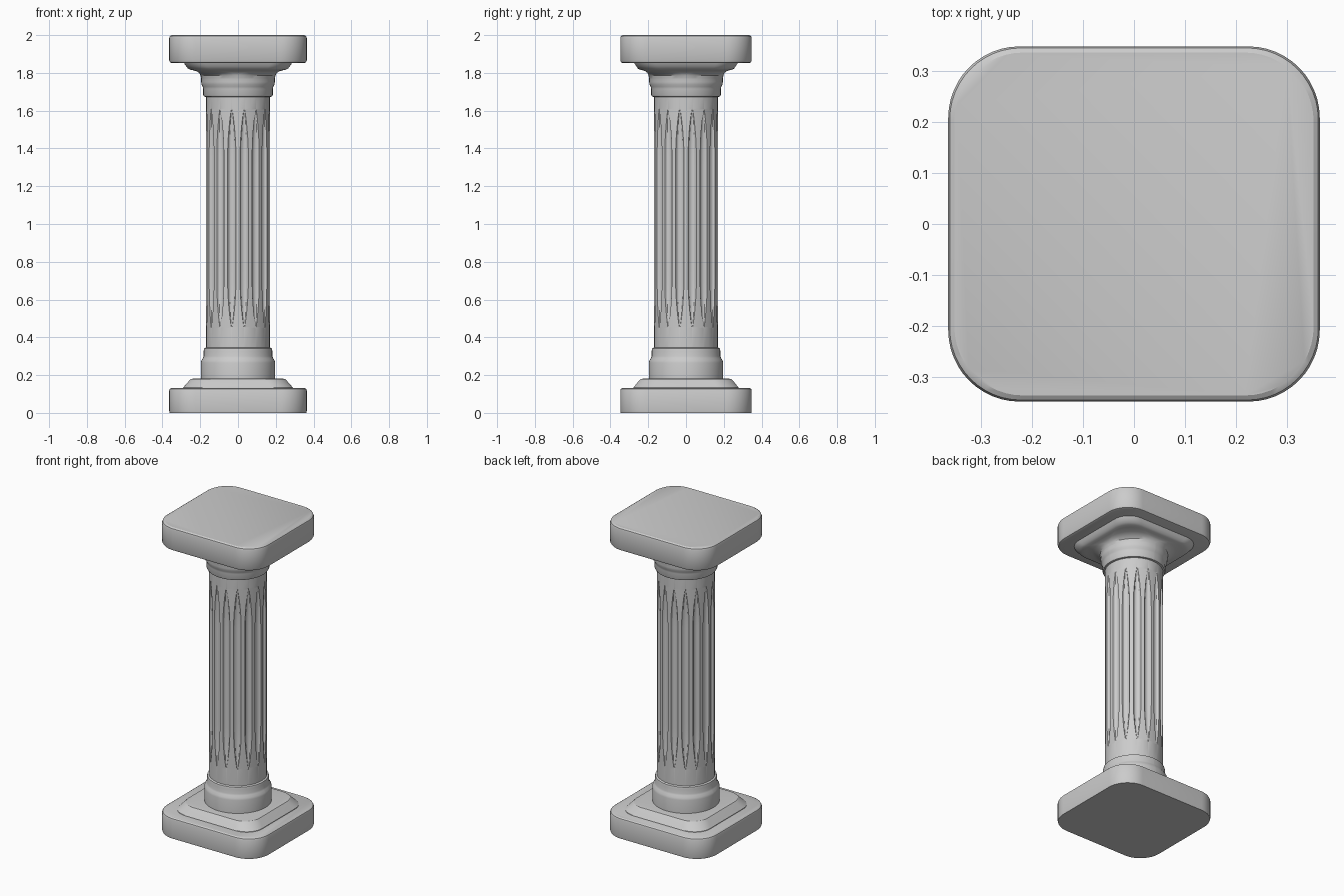
import bpy, math

if "Cube" in bpy.data.objects:
    bpy.data.objects.remove(bpy.data.objects["Cube"])


def make_object(name, rings, angle=30):
    """Skin a stack of equal-length rings and cap both ends."""
    n = len(rings[0])
    verts = [p for ring in rings for p in ring]
    faces = [(k * n + i, k * n + (i + 1) % n, (k + 1) * n + (i + 1) % n, (k + 1) * n + i)
             for k in range(len(rings) - 1) for i in range(n)]
    faces.append(tuple(reversed(range(n))))
    faces.append(tuple(range(len(verts) - n, len(verts))))
    mesh = bpy.data.meshes.new(name)
    mesh.from_pydata(verts, [], faces)
    obj = bpy.data.objects.new(name, mesh)
    bpy.context.collection.objects.link(obj)
    bpy.ops.object.select_all(action='DESELECT')
    obj.select_set(True)
    bpy.context.view_layer.objects.active = obj
    bpy.ops.object.shade_smooth_by_angle(angle=math.radians(angle))
    return obj


def rounded_rect(hx, hy, r, z, seg=12):
    """Rounded rectangle ring; a circle when r equals both half sizes."""
    pts = []
    for q in range(4):
        sx, sy = (1, -1, -1, 1)[q], (1, 1, -1, -1)[q]
        for i in range(seg + 1):
            a = (q + (i + 0.02) / (seg + 0.04)) * math.pi / 2
            pts.append((sx * (hx - r) + r * math.cos(a), sy * (hy - r) + r * math.sin(a), z))
    return pts


def slab(name, profile):
    return make_object(name, [rounded_rect(*p) for p in profile])


def turned(name, profile):
    return make_object(name, [rounded_rect(r, r, r, z) for r, z in profile])


# Bottom plinth and its sloped step
slab("base_plinth", [(.362, .346, .14, 0), (.364, .348, .14, .01), (.364, .348, .14, .118),
                     (.361, .345, .14, .127), (.353, .337, .135, .132)])
slab("base_step", [(.292, .28, .11, .12), (.290, .278, .11, .135), (.278, .267, .11, .148),
                   (.257, .248, .105, .172), (.250, .241, .10, .179), (.238, .23, .095, .181)])

# Turned ring at the foot of the shaft
turned("base_ring", [(.197, .17), (.197, .265), (.194, .278), (.186, .29), (.182, .3),
                     (.182, .328), (.179, .341), (.168, .347)])

# Shaft with pointed flutes
R, DEPTH, FLUTES, WIDTH = 0.17, 0.018, 16, math.radians(7.6)
Z0, Z1 = 0.445, 1.615
pitch = 2 * math.pi / FLUTES
levels = [0.33] + [Z0 + (Z1 - Z0) * (1 - math.cos(math.pi * k / 32)) / 2 for k in range(33)] + [1.69]
shaft = []
for z in levels:
    t = max(0, min(z - Z0, Z1 - z)) / 0.26
    k = math.sin(min(1, t) * math.pi / 2) ** 0.8
    w = max(WIDTH * k, 0.012)
    ring = []
    for f in range(FLUTES):
        centre = (f + 0.5) * pitch
        for u in (-1, -.75, -.4, 0, .4, .75, 1, None):
            a = centre + (pitch / 2 if u is None else u * w)
            r = R if u is None else R - DEPTH * k * math.sqrt(1 - u * u)
            ring.append((r * math.cos(a), r * math.sin(a), z))
    shaft.append(ring)
make_object("fluted_shaft", shaft)

# Turned ring and flare under the capital
turned("capital_ring", [(.168, 1.672), (.180, 1.675), (.184, 1.683), (.184, 1.715),
                        (.187, 1.727), (.193, 1.738), (.195, 1.752), (.195, 1.775), (.199, 1.79), (.199, 1.83)])
slab("capital_flare", [(.194, .194, .194, 1.765), (.198, .198, .198, 1.785), (.205, .203, .18, 1.799),
                       (.218, .213, .15, 1.808), (.238, .230, .12, 1.814), (.252, .243, .11, 1.817),
                       (.265, .255, .11, 1.823), (.274, .263, .11, 1.835), (.283, .271, .11, 1.847),
                       (.288, .276, .11, 1.86)])

# Top slab
slab("capital_slab", [(.350, .334, .135, 1.852), (.360, .344, .14, 1.856), (.364, .348, .14, 1.866),
                      (.364, .348, .14, 1.984), (.361, .345, .14, 1.994), (.352, .336, .135, 2.0)])
